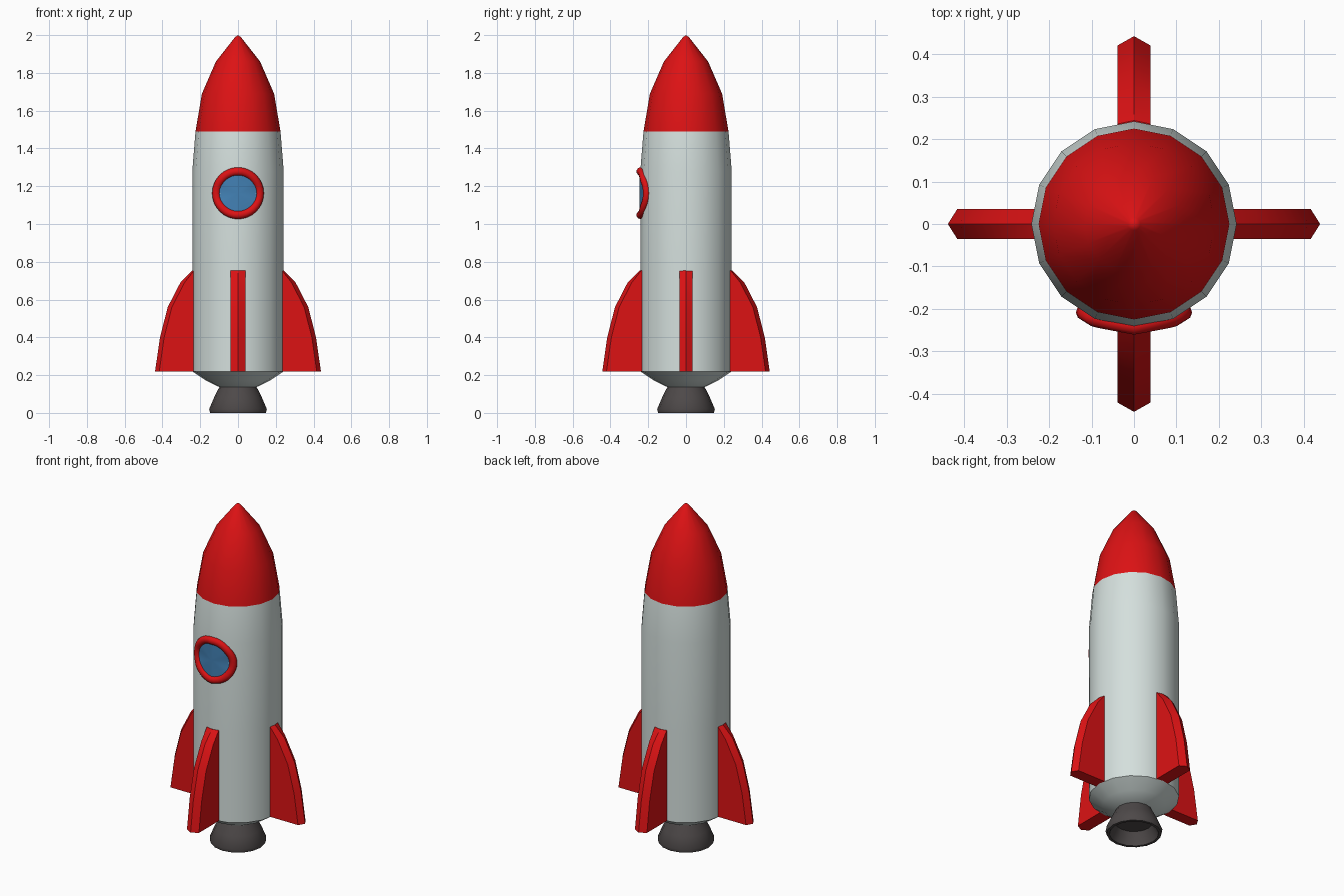
import bpy, bmesh, math
from mathutils import Matrix

if "Cube" in bpy.data.objects:
    bpy.data.objects.remove(bpy.data.objects["Cube"])

SIDES = 16


def material(name, rgb):
    m = bpy.data.materials.new(name)
    m.diffuse_color = (*rgb, 1)
    m.use_nodes = True
    m.node_tree.nodes["Principled BSDF"].inputs["Base Color"].default_value = m.diffuse_color
    return m


WHITE = material("pale grey", (0.66, 0.74, 0.72))
RED = material("red", (0.72, 0.006, 0.007))
BLUE = material("blue glass", (0.055, 0.22, 0.46))
DARK = material("dark grey", (0.075, 0.066, 0.066))


def finish(name, bm, mats, angle=40):
    bmesh.ops.recalc_face_normals(bm, faces=bm.faces)
    me = bpy.data.meshes.new(name)
    bm.to_mesh(me)
    bm.free()
    ob = bpy.data.objects.new(name, me)
    bpy.context.collection.objects.link(ob)
    for m in mats:
        me.materials.append(m)
    bpy.ops.object.select_all(action='DESELECT')
    ob.select_set(True)
    bpy.context.view_layer.objects.active = ob
    bpy.ops.object.shade_smooth_by_angle(angle=math.radians(angle))
    return ob


def lathe(profile):
    """Spin (radius, z) points about z, with a vertex facing the front."""
    bm = bmesh.new()
    vs = [bm.verts.new((r, 0, z)) for r, z in profile]
    es = [bm.edges.new(p) for p in zip(vs, vs[1:])]
    bmesh.ops.spin(bm, geom=vs + es, axis=(0, 0, 1), cent=(0, 0, 0),
                   angle=math.tau, steps=SIDES)
    bmesh.ops.remove_doubles(bm, verts=bm.verts, dist=1e-4)
    return bm


# Hull: tapered base, straight body and red nose
bm = lathe([(0, 0.135), (0.095, 0.135), (0.17, 0.172), (0.242, 0.22), (0.242, 0.75),
            (0.242, 1.28), (0.225, 1.49), (0.191, 1.69), (0.117, 1.86),
            (0.015, 1.99), (0, 2.0)])
for f in bm.faces:
    f.material_index = int(f.calc_center_median().z > 1.49)
finish("hull", bm, [WHITE, RED])

# Engine nozzle, hollow from below
bm = lathe([(0, 0.14), (0.097, 0.14), (0.125, 0.085), (0.153, 0.02), (0.147, 0),
            (0.132, 0), (0.125, 0.02), (0.10, 0.07), (0, 0.07)])
finish("engine_nozzle", bm, [DARK])

# Fins: curved plates with a ridged outer edge
FIN = [(0.24, 0.755), (0.305, 0.69), (0.372, 0.56), (0.413, 0.40), (0.439, 0.22)]


def fin(name, angle, half, extra):
    bm = bmesh.new()
    rows = []
    for i, (r, z) in enumerate(FIN):
        r += extra
        edge = r - (0.022 if i else 0.008)
        pts = [(0.20, -half), (edge, -half), (r, 0), (edge, half), (0.20, half)]
        rows.append([bm.verts.new((x, y, z)) for x, y in pts])
    for a, b in zip(rows, rows[1:]):
        for k in range(5):
            j = (k + 1) % 5
            bm.faces.new((a[k], a[j], b[j], b[k]))
    bm.faces.new(rows[0])
    bm.faces.new(rows[-1])
    bm.transform(Matrix.Rotation(math.radians(angle), 4, 'Z'))
    finish(name, bm, [RED], 25)


for name, angle, half, extra in (("right_fin", 0, 0.035, 0), ("back_fin", 90, 0.039, 0.004),
                                 ("left_fin", 180, 0.035, 0), ("front_fin", 270, 0.039, 0.004)):
    fin(name, angle, half, extra)


# Porthole, wrapped onto the faceted hull
def hull_y(x):
    step = math.tau / SIDES
    x, R = abs(x), 0.242
    k = 0 if x < R * math.sin(step) else 1
    x0, x1 = R * math.sin(k * step), R * math.sin((k + 1) * step)
    y0, y1 = R * math.cos(k * step), R * math.cos((k + 1) * step)
    return -(y0 + (y1 - y0) * (x - x0) / (x1 - x0))


WINDOW_Z, SEG, TUBE = 1.163, 32, 10

bm = bmesh.new()
rings = []
for i in range(SEG):
    a = math.tau * i / SEG
    ring = []
    for j in range(TUBE):
        b = math.tau * j / TUBE
        r = 0.115 + 0.022 * math.cos(b)
        x = r * math.cos(a)
        y = hull_y(0.115 * math.cos(a)) - 0.02 * math.sin(b)
        ring.append(bm.verts.new((x, y, WINDOW_Z + r * math.sin(a))))
    rings.append(ring)
for i in range(SEG):
    p, q = rings[i], rings[(i + 1) % SEG]
    for j in range(TUBE):
        k = (j + 1) % TUBE
        bm.faces.new((p[j], p[k], q[k], q[j]))
finish("window_rim", bm, [RED], 60)

bm = bmesh.new()
bmesh.ops.create_circle(bm, cap_ends=True, cap_tris=True, segments=SEG, radius=0.105)
for v in bm.verts:
    x, z = v.co.x, v.co.y
    v.co = (x, hull_y(x) - 0.005, WINDOW_Z + z)
glass = finish("window_glass", bm, [BLUE])
if glass.data.polygons[0].normal.y > 0:
    glass.data.flip_normals()
